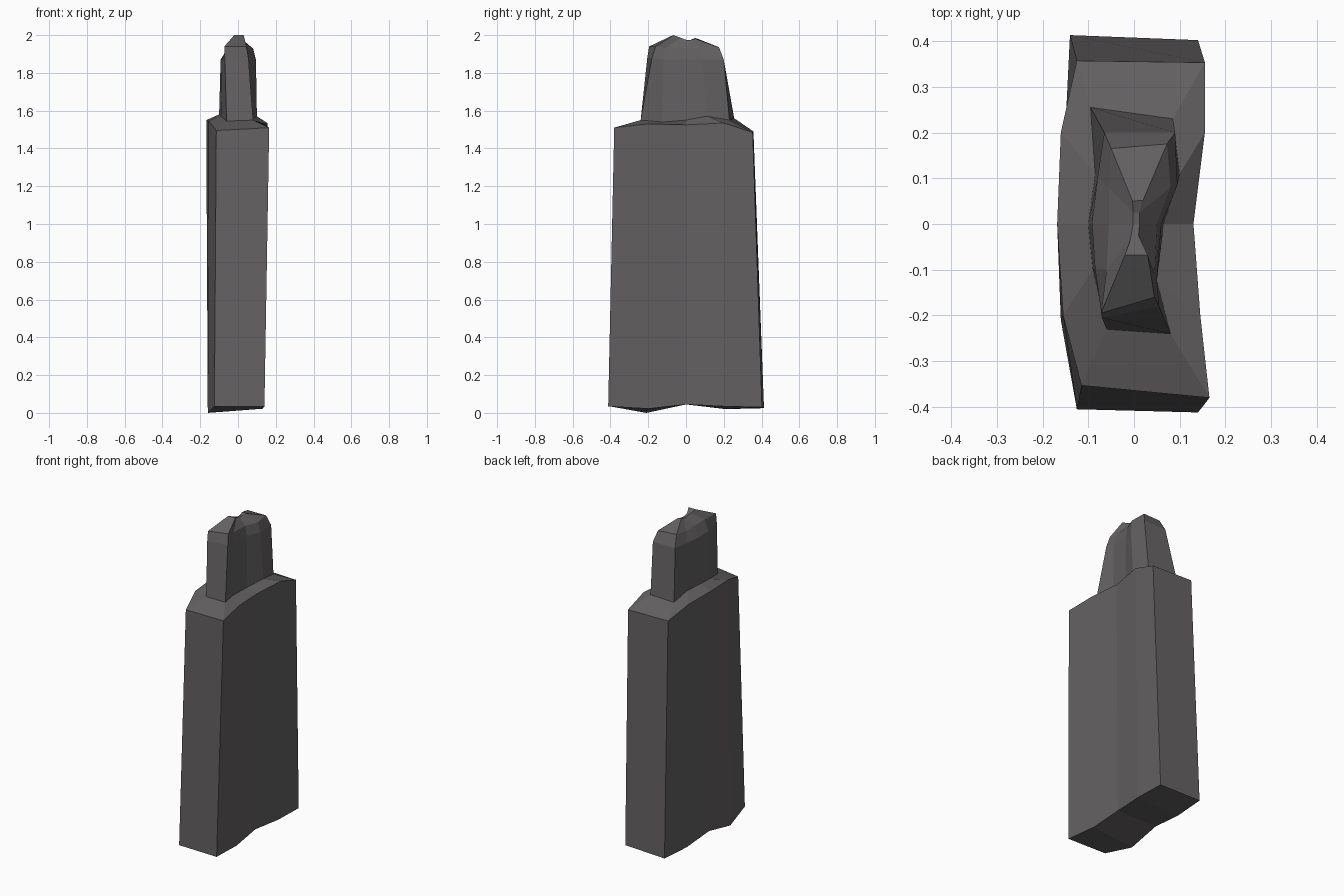
import bpy, bmesh

mat = bpy.data.materials.new("dark grey stone")
mat.diffuse_color = (0.125, 0.117, 0.12, 1)


def ring(xl, xr, yl, yr, zl, zr):
    """Closed loop: left side front to back, then right side back to front."""
    left = list(zip(xl, yl, zl))
    right = list(zip(xr, yr, zr))
    return left + right[::-1]


def loft(name, rings, cap_bottom, cap_top):
    bm = bmesh.new()
    loops = [[bm.verts.new(p) for p in r] for r in rings]
    n = len(loops[0])
    for a, b in zip(loops, loops[1:]):
        for i in range(n):
            j = (i + 1) % n
            bm.faces.new((a[i], b[i], b[j], a[j]))
    # caps are strips joining the left side to the right side
    for loop, wanted in ((loops[0], cap_bottom), (loops[-1], cap_top)):
        if wanted:
            for i in range(n // 2 - 1):
                bm.faces.new((loop[i], loop[i + 1], loop[n - 2 - i], loop[n - 1 - i]))
    bmesh.ops.recalc_face_normals(bm, faces=bm.faces)
    me = bpy.data.meshes.new(name)
    bm.to_mesh(me)
    bm.free()
    me.materials.append(mat)
    ob = bpy.data.objects.new(name, me)
    bpy.context.collection.objects.link(ob)


# Shared ring where the upper block meets the sloping shoulders
shoulder = ring((-.06, -.09, -.1, -.085, -.095), (.08, .05, .065, .1, .085),
                (-.23, -.1, 0, .11, .255), (-.24, -.125, 0, .11, .23),
                (1.545, 1.57, 1.58, 1.575, 1.56), (1.55, 1.54, 1.55, 1.57, 1.55))

# Tall slab body with wavy long sides and sloped shoulders
bottom = ring((-.125, -.16, -.16, -.15, -.14), (.14, .13, .12, .14, .14),
              (-.405, -.21, 0, .21, .413), (-.412, -.2, 0, .2, .402),
              (.035, 0, .045, .02, .025), (.035, .022, .045, .035, .03))
top = ring((-.115, -.155, -.168, -.16, -.125), (.165, .145, .13, .155, .155),
           (-.353, -.2, 0, .2, .357), (-.38, -.2, 0, .2, .353),
           (1.495, 1.545, 1.55, 1.545, 1.49), (1.51, 1.53, 1.525, 1.535, 1.485))
loft("slab_body", [bottom, top, shoulder], True, False)

# Narrow upper block, tapering to a pinched chipped crown
wall = ring((-.07, -.085, -.092, -.08, -.065), (.055, .05, .06, .095, .09),
            (-.205, -.1, 0, .1, .2), (-.18, -.12, 0, .085, .2),
            (1.88, 1.87, 1.87, 1.87, 1.87), (1.88, 1.87, 1.87, 1.87, 1.87))
rim = ring((-.072, -.06, -.055, -.055, -.05), (.045, .045, .05, .08, .072),
           (-.195, -.1, 0, .08, .165), (-.16, -.11, 0, .08, .175),
           (1.94, 1.935, 1.93, 1.93, 1.94), (1.94, 1.93, 1.93, 1.93, 1.935))
crown = ring((-.02, -.008, -.002, -.002, -.003), (.03, .01, .012, .012, .02),
             (-.068, -.035, 0, .025, .05), (-.068, -.025, 0, .025, .052),
             (2, 1.985, 1.975, 1.975, 1.985), (2, 1.985, 1.975, 1.975, 1.98))
loft("upper_block", [shoulder, wall, rim, crown], False, True)
